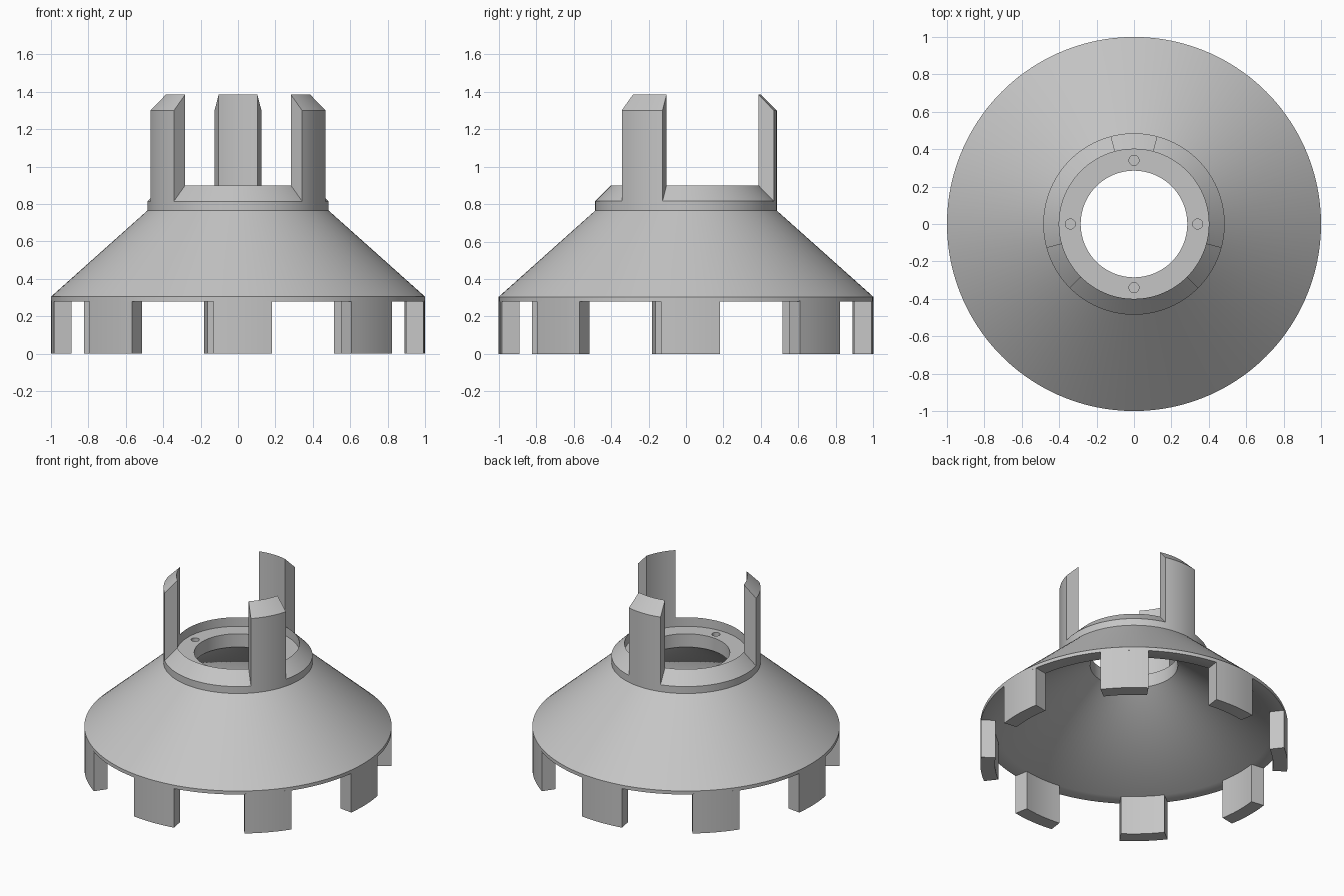
import bpy
import bmesh
from math import cos, sin, radians

default = bpy.data.objects.get("Cube")
if default:
    bpy.data.objects.remove(default, do_unlink=True)

grey = bpy.data.materials.new("light_grey")
grey.use_nodes = True
grey.diffuse_color = (0.56, 0.56, 0.56, 1)
grey.node_tree.nodes["Principled BSDF"].inputs["Base Color"].default_value = (0.56, 0.56, 0.56, 1)


def revolve(name, profile, start=0, sweep=360, step=3):
    """Sweep a closed (radius, height) profile around z; angles in degrees."""
    bm = bmesh.new()
    full = sweep == 360
    count = round(sweep / step)
    rings = []
    for i in range(count if full else count + 1):
        a = radians(start + sweep * i / count)
        rings.append([bm.verts.new((r * cos(a), r * sin(a), z)) for r, z in profile])
    n = len(profile)
    for i in range(count):
        a, b = rings[i], rings[(i + 1) % len(rings)]
        for j in range(n):
            k = (j + 1) % n
            bm.faces.new((a[j], b[j], b[k], a[k]))
    if not full:
        bm.faces.new(rings[0])
        bm.faces.new(rings[-1])
    bmesh.ops.recalc_face_normals(bm, faces=bm.faces)
    mesh = bpy.data.meshes.new(name)
    bm.to_mesh(mesh)
    bm.free()
    mesh.materials.append(grey)
    obj = bpy.data.objects.new(name, mesh)
    bpy.context.collection.objects.link(obj)
    return obj


def activate(obj):
    bpy.ops.object.select_all(action='DESELECT')
    obj.select_set(True)
    bpy.context.view_layer.objects.active = obj


# Conical body with collar, bevelled rim, recessed shelf and conical hollow
body = revolve("conical_body", [
    (1, 0.28), (1, 0.305), (0.485, 0.765), (0.485, 0.815), (0.4, 0.9),
    (0.4, 0.835), (0.285, 0.835), (0.285, 0.74), (0.905, 0.28)])

# Four blind screw holes in the shelf
for i in range(4):
    a = radians(90 * i)
    bpy.ops.mesh.primitive_cylinder_add(
        vertices=24, radius=0.027, depth=0.12,
        location=(0.34 * cos(a), 0.34 * sin(a), 0.85))
    cutter = bpy.context.object
    cutter.name = "screw_hole_cutter"
    cutter.hide_render = True
    cutter.data.materials.append(grey)
    activate(body)
    cut = body.modifiers.new("screw_hole", 'BOOLEAN')
    cut.operation = 'DIFFERENCE'
    cut.solver = 'EXACT'
    cut.object = cutter
    bpy.ops.object.modifier_apply(modifier=cut.name)
    bpy.data.objects.remove(cutter, do_unlink=True)

parts = [body]

# Three upright posts with tops bevelled to the inner edge
post = [(0.485, 0.81), (0.485, 1.3), (0.4, 1.385), (0.4, 0.83)]
for name, centre in (("back_post", 90), ("right_post", 210), ("left_post", 330)):
    parts.append(revolve(name, post, centre - 15, 30))

# Eight feet under the flange
foot = [(1, 0), (1, 0.285), (0.905, 0.285), (0.905, 0)]
for i in range(8):
    parts.append(revolve(f"foot_{i + 1}", foot, 45 * i + 1.4 - 9, 18))

for part in parts:
    activate(part)
    bpy.ops.object.shade_smooth_by_angle(angle=radians(39))
